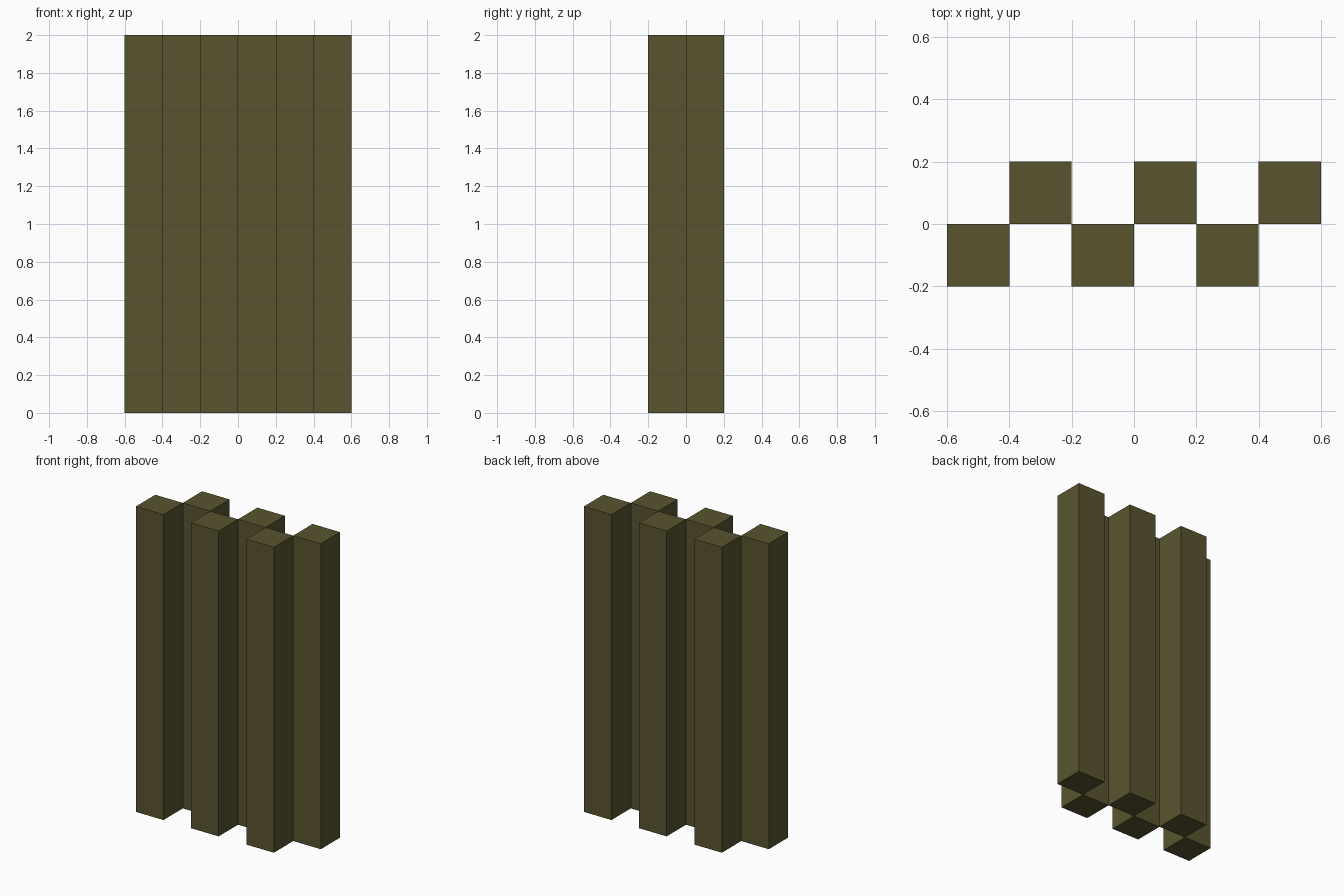
import bpy

if "Cube" in bpy.data.objects:
    bpy.data.objects.remove(bpy.data.objects["Cube"])

SIDE, HEIGHT, COUNT = 0.2, 2.0, 6

olive = bpy.data.materials.new("dark olive")
olive.diffuse_color = (0.10, 0.088, 0.028, 1)
olive.use_nodes = True
olive.node_tree.nodes["Principled BSDF"].inputs["Base Color"].default_value = olive.diffuse_color


def add_post(name, x, y):
    bpy.ops.mesh.primitive_cube_add(size=1, location=(x, y, HEIGHT / 2))
    post = bpy.context.object
    post.name = name
    post.scale = (SIDE, SIDE, HEIGHT)
    bpy.ops.object.transform_apply(location=False, rotation=False, scale=True)
    post.data.materials.append(olive)


# Square posts staggered front and back, touching at their corners
for i in range(COUNT):
    row = "front" if i % 2 == 0 else "back"
    x = (i - (COUNT - 1) / 2) * SIDE
    y = -SIDE / 2 if row == "front" else SIDE / 2
    add_post(f"{row}_post_{i // 2 + 1}", x, y)
